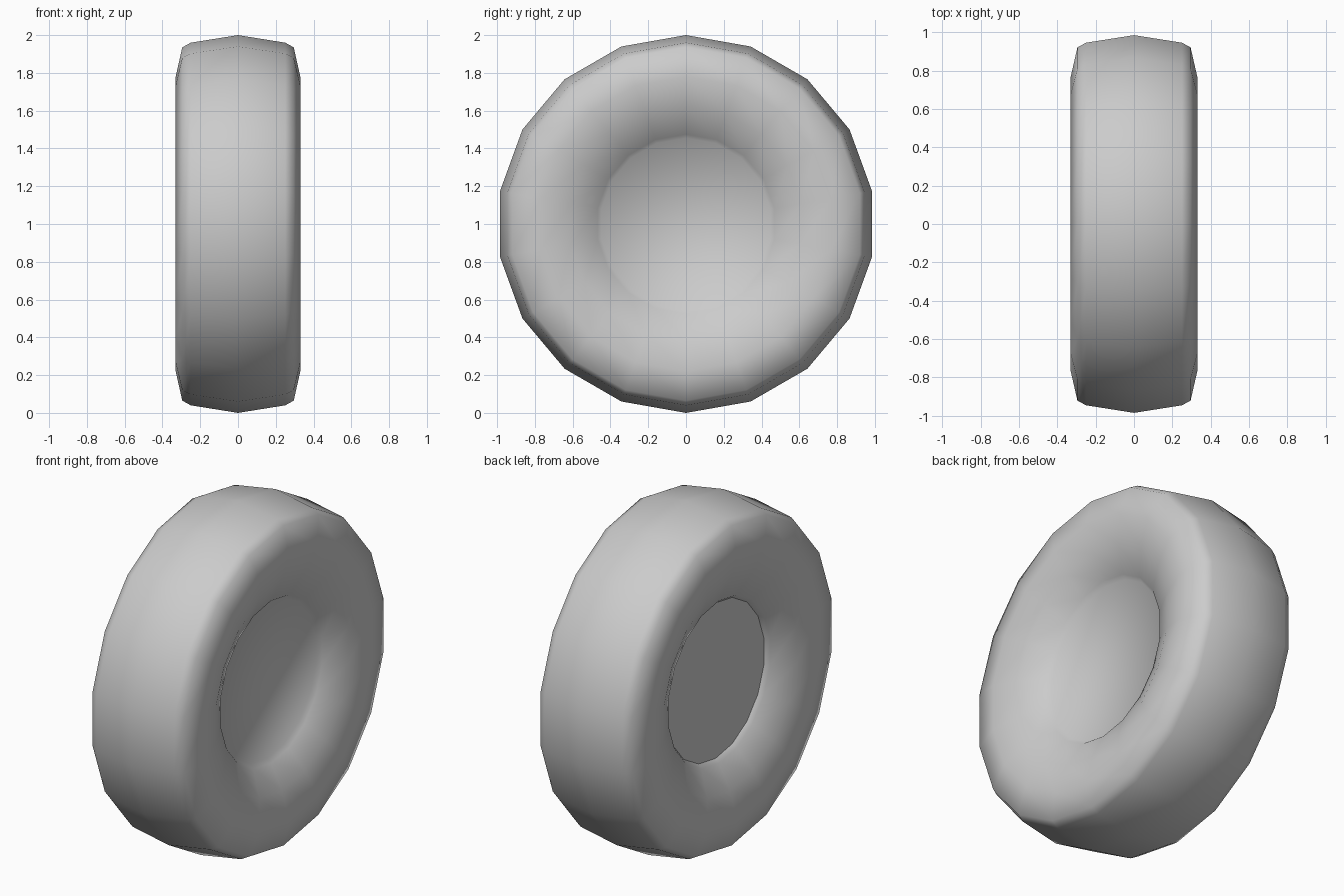
import bpy, bmesh, math
from mathutils import Matrix, Vector

cube = bpy.data.objects.get("Cube")
if cube:
    bpy.data.objects.remove(cube)

SIDES = 18

# Grey rubber
grey = bpy.data.materials.new("plain_grey")
grey.use_nodes = True
colour = (0.6, 0.6, 0.6, 1)
grey.diffuse_color = colour
grey.node_tree.nodes["Principled BSDF"].inputs["Base Color"].default_value = colour

# Half section as (x, radius): hub edge, throat, flare, sidewall, shoulder, crown
half = [(0.19, 0.455), (0.215, 0.475), (0.285, 0.62), (0.33, 0.78),
        (0.295, 0.935), (0.25, 0.96), (0.0, 1.0)]
section = half + [(-x, r) for x, r in reversed(half[:-1])]

# Revolve the section around the axle
bm = bmesh.new()
rings = []
for x, r in section:
    ring = []
    for i in range(SIDES):
        turn = Matrix.Rotation(math.tau * i / SIDES, 3, 'X')
        ring.append(bm.verts.new(turn @ Vector((x, 0, r)) + Vector((0, 0, 1))))
    rings.append(ring)
for a, b in zip(rings, rings[1:]):
    for i in range(SIDES):
        j = (i + 1) % SIDES
        bm.faces.new((a[i], a[j], b[j], b[i]))

# Hub discs close both sides
bm.faces.new(rings[0])
flat_hub = bm.faces.new(rings[-1])
bmesh.ops.recalc_face_normals(bm, faces=bm.faces[:])
for face in bm.faces:
    face.smooth = face is not flat_hub

mesh = bpy.data.meshes.new("wheel")
bm.to_mesh(mesh)
bm.free()
mesh.materials.append(grey)
wheel = bpy.data.objects.new("wheel", mesh)
bpy.context.collection.objects.link(wheel)
